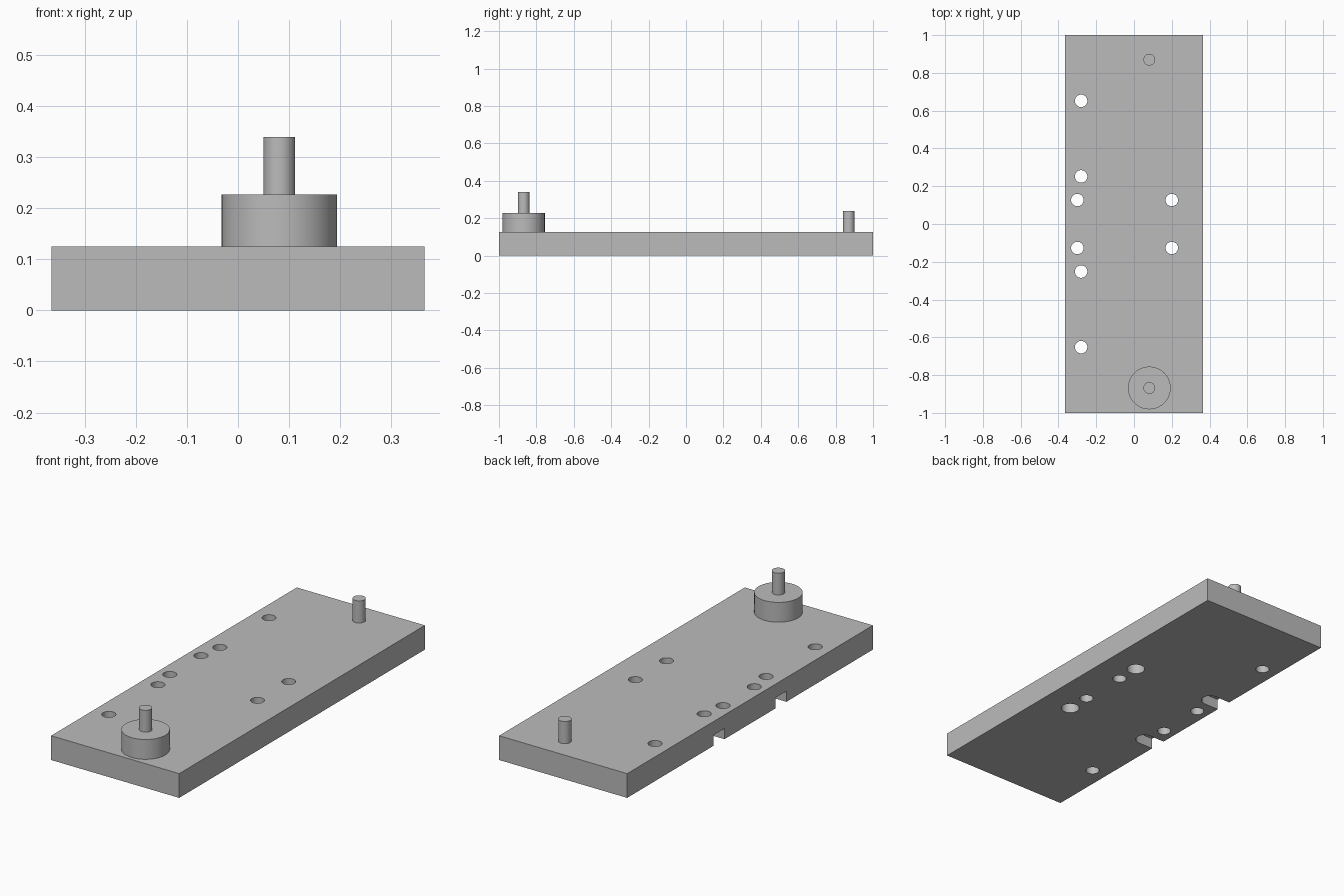
import bpy, bmesh, math

if "Cube" in bpy.data.objects:
    bpy.data.objects.remove(bpy.data.objects["Cube"])

grey = bpy.data.materials.new("machined grey")
grey.diffuse_color = (0.5, 0.5, 0.5, 1)
grey.use_nodes = True
grey.node_tree.nodes["Principled BSDF"].inputs["Base Color"].default_value = grey.diffuse_color


def arc(cx, cy, r, start=0, end=360, n=48):
    """Points along an arc, leaving out the last point of a full circle."""
    count = n if end - start >= 360 else n + 1
    return [(cx + r * math.cos(math.radians(start + (end - start) * i / n)),
             cy + r * math.sin(math.radians(start + (end - start) * i / n)))
            for i in range(count)]


def prisms(name, outlines, z0, z1):
    """One object made of upright prisms with the given outlines."""
    bm = bmesh.new()
    for pts in outlines:
        face = bm.faces.new([bm.verts.new((x, y, z0)) for x, y in pts])
        ext = bmesh.ops.extrude_face_region(bm, geom=[face])["geom"]
        verts = [v for v in ext if isinstance(v, bmesh.types.BMVert)]
        bmesh.ops.translate(bm, verts=verts, vec=(0, 0, z1 - z0))
    bmesh.ops.recalc_face_normals(bm, faces=bm.faces)
    mesh = bpy.data.meshes.new(name)
    bm.to_mesh(mesh)
    bm.free()
    obj = bpy.data.objects.new(name, mesh)
    bpy.context.collection.objects.link(obj)
    mesh.materials.append(grey)
    return obj


def activate(obj):
    bpy.ops.object.select_all(action="DESELECT")
    obj.select_set(True)
    bpy.context.view_layer.objects.active = obj


def cut(obj, cutter):
    activate(obj)
    mod = obj.modifiers.new("cut", "BOOLEAN")
    mod.operation = "DIFFERENCE"
    mod.solver = "EXACT"
    mod.object = cutter
    bpy.ops.object.modifier_apply(modifier=mod.name)
    bpy.data.objects.remove(cutter)


W, T = 0.365, 0.125

# Base plate
plate = prisms("base_plate", [[(-W, -1), (W, -1), (W, 1), (-W, 1)]], 0, T)

# Through holes, mirrored front to back
holes = [(-0.28, 0.652), (-0.28, 0.252), (-0.3, 0.127), (0.2, 0.127)]
cut(plate, prisms("hole_cutter", [arc(x, s * y, 0.033) for x, y in holes
                                  for s in (-1, 1)], -0.1, 0.3))

# Underside pockets: round blind holes and slots open to the left edge
pockets = []
for s in (-1, 1):
    y = s * 0.252
    pockets.append(arc(0.2, y, 0.044))
    pockets.append(arc(-0.28, y, 0.044, -90, 90, 24)
                   + [(-0.45, y + 0.044), (-0.45, y - 0.044)])
cut(plate, prisms("pocket_cutter", pockets, -0.1, 0.055))

# Round boss with its pin, and the shorter pin at the back
boss = prisms("round_boss", [arc(0.081, -0.868, 0.113, n=64)], T, 0.227)
front_pin = prisms("front_pin", [arc(0.081, -0.868, 0.031)], 0.227, 0.339)
back_pin = prisms("back_pin", [arc(0.081, 0.87, 0.031)], T, 0.239)

# Smooth round walls, crisp edges
for obj in (plate, boss, front_pin, back_pin):
    activate(obj)
    bpy.ops.object.shade_smooth_by_angle(angle=math.radians(30))
